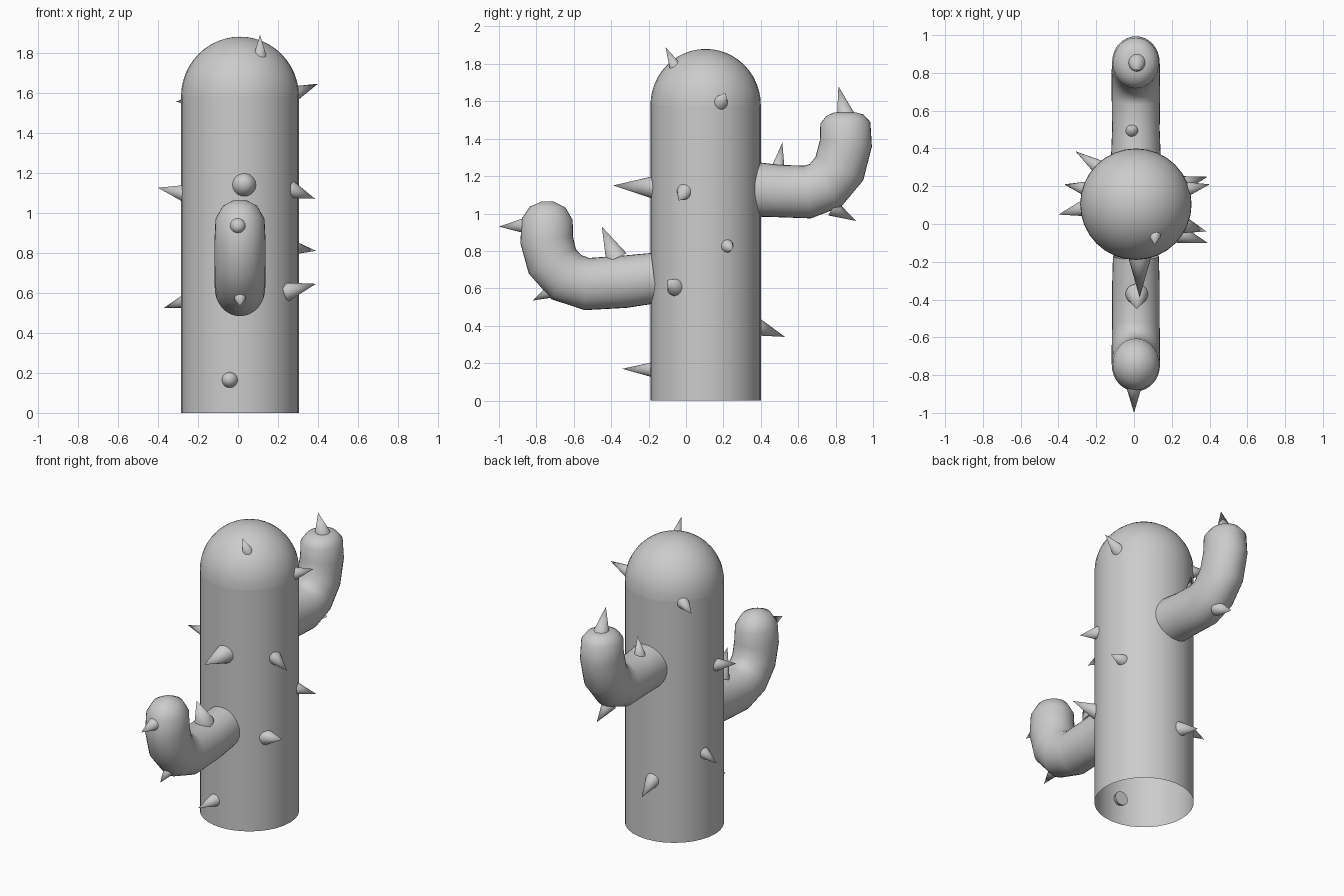
import bpy, bmesh, math
from mathutils import Vector, Matrix

if "Cube" in bpy.data.objects:
    bpy.data.objects.remove(bpy.data.objects["Cube"])

CX, CY, R, RIM = 0.01, 0.105, 0.295, 1.58


def finish(name, bm, angle=40):
    bmesh.ops.recalc_face_normals(bm, faces=bm.faces)
    me = bpy.data.meshes.new(name)
    bm.to_mesh(me)
    bm.free()
    ob = bpy.data.objects.new(name, me)
    bpy.context.collection.objects.link(ob)
    bpy.ops.object.select_all(action='DESELECT')
    ob.select_set(True)
    bpy.context.view_layer.objects.active = ob
    bpy.ops.object.shade_smooth_by_angle(angle=math.radians(angle))
    return ob


def skin(bm, rings):
    for a, b in zip(rings, rings[1:]):
        n = len(a)
        for i in range(n):
            j = (i + 1) % n
            bm.faces.new((a[i], a[j], b[j], b[i]))


def circle(bm, r, z, n=32):
    return [bm.verts.new((CX + r * math.cos(2 * math.pi * i / n),
                          CY + r * math.sin(2 * math.pi * i / n), z)) for i in range(n)]


# trunk: open tube
bm = bmesh.new()
skin(bm, [circle(bm, R, 0), circle(bm, R, RIM)])
finish("trunk", bm)

# rounded top of the trunk
bm = bmesh.new()
rings = [circle(bm, R * math.cos(a), RIM + 0.3 * math.sin(a))
         for a in [math.pi / 2 * k / 12 for k in range(12)]]
skin(bm, rings)
tip = bm.verts.new((CX, CY, RIM + 0.3))
for i in range(32):
    bm.faces.new((rings[-1][i], rings[-1][(i + 1) % 32], tip))
finish("trunk_dome", bm)


# bent arms: path points (y, z, radius in the bending plane) swept with an oval section
def arm(name, path, n=32):
    bm = bmesh.new()
    rings = []
    for k, (y, z, r) in enumerate(path):
        p, q = path[max(k - 1, 0)], path[min(k + 1, len(path) - 1)]
        t = Vector((0, q[0] - p[0], q[1] - p[1])).normalized()
        side = Vector((0, -t.z, t.y))
        ring = []
        for i in range(n):
            a = 2 * math.pi * i / n
            ring.append(bm.verts.new(Vector((CX, y, z)) + side * r * math.sin(a)
                                     + Vector((0.9 * r * math.cos(a), 0, 0))))
        rings.append(ring)
    skin(bm, rings)
    bm.faces.new(rings[-1])
    finish(name, bm, 60)


arm("back_arm", [(0.36, 1.13, 0.146), (0.5, 1.12, 0.14), (0.65, 1.115, 0.142),
                 (0.745, 1.15, 0.142), (0.82, 1.24, 0.142), (0.855, 1.375, 0.14),
                 (0.852, 1.485, 0.134), (0.85, 1.525, 0.1), (0.85, 1.54, 0.06)])
arm("front_arm", [(-0.17, 0.655, 0.135), (-0.33, 0.635, 0.14), (-0.53, 0.623, 0.14),
                  (-0.64, 0.66, 0.142), (-0.715, 0.745, 0.142), (-0.745, 0.86, 0.142),
                  (-0.742, 0.97, 0.136), (-0.74, 1.035, 0.095), (-0.74, 1.065, 0.03)])


# spines: base, tip, base radius
def spine(name, base, tip, r):
    base, tip = Vector(base), Vector(tip)
    d = tip - base
    base = base - d.normalized() * 0.02
    d = tip - base
    rot = d.to_track_quat('Z', 'Y').to_matrix().to_4x4()
    bm = bmesh.new()
    bmesh.ops.create_cone(bm, cap_ends=True, segments=20, radius1=r, radius2=0,
                          depth=d.length,
                          matrix=Matrix.Translation((base + tip) / 2) @ rot)
    finish(name, bm)


spines = {
    "trunk_spine": [
        ((0.03, -0.18, 1.14), (0.03, -0.39, 1.15), 0.065),
        ((-0.04, -0.18, 0.165), (-0.05, -0.34, 0.17), 0.045),
        ((-0.03, 0.39, 0.39), (-0.05, 0.53, 0.34), 0.05),
        ((0.28, -0.01, 1.11), (0.385, -0.04, 1.07), 0.045),
        ((0.28, 0.22, 0.825), (0.39, 0.25, 0.81), 0.04),
        ((0.26, -0.06, 0.61), (0.39, -0.1, 0.645), 0.048),
        ((0.28, 0.185, 1.595), (0.4, 0.21, 1.645), 0.045),
        ((0.11, -0.06, 1.79), (0.11, -0.11, 1.89), 0.036),
        ((-0.28, 0.08, 1.1), (-0.4, 0.05, 1.125), 0.045),
        ((-0.27, 0.19, 0.555), (-0.37, 0.21, 0.525), 0.04),
        ((-0.2, 0.31, 1.565), (-0.31, 0.385, 1.555), 0.04),
    ],
    "back_arm_spine": [
        ((0.015, 0.85, 1.54), (0.01, 0.815, 1.68), 0.05),
        ((-0.01, 0.495, 1.26), (-0.01, 0.515, 1.38), 0.036),
        ((0.01, 0.8, 1.02), (0.01, 0.91, 0.96), 0.045),
    ],
    "front_arm_spine": [
        ((0.0, -0.87, 0.935), (0.0, -1.0, 0.93), 0.045),
        ((0.015, -0.38, 0.78), (0.015, -0.45, 0.93), 0.06),
        ((0.01, -0.74, 0.575), (0.01, -0.82, 0.535), 0.036),
    ],
}
for name, items in spines.items():
    for k, (base, tip, r) in enumerate(items, 1):
        spine(f"{name}_{k}", base, tip, r)
